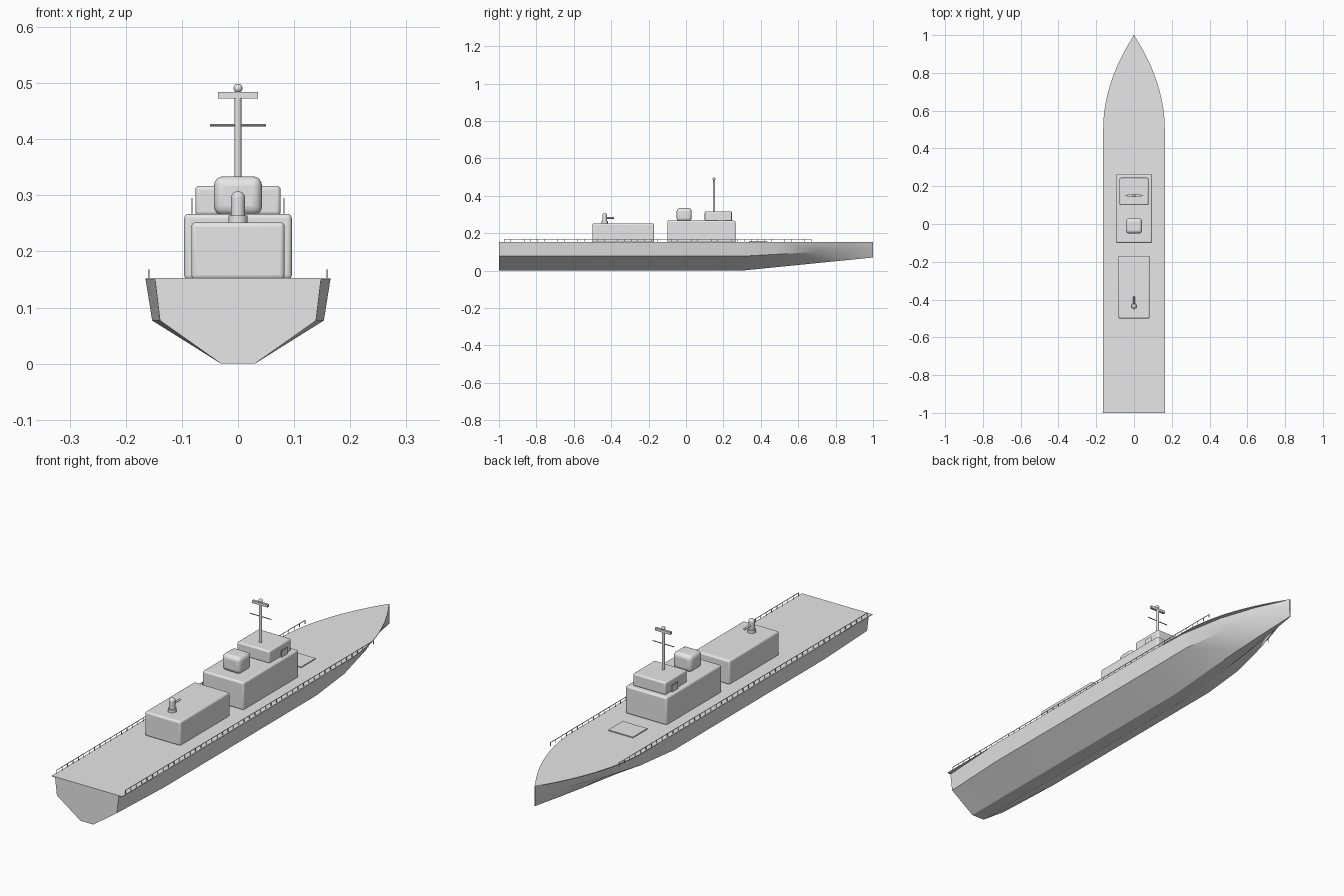
import bpy, bmesh, math
from mathutils import Matrix, Vector

if "Cube" in bpy.data.objects:
    bpy.data.objects.remove(bpy.data.objects["Cube"])

grey = bpy.data.materials.new("hull grey")
grey.diffuse_color = (0.8, 0.8, 0.8, 1)
grey.use_nodes = True
grey.node_tree.nodes["Principled BSDF"].inputs["Base Color"].default_value = grey.diffuse_color
DECK = 0.153


def finish(bm, name, bevel=0.0, segments=4, smooth=True):
    bmesh.ops.recalc_face_normals(bm, faces=bm.faces[:])
    mesh = bpy.data.meshes.new(name)
    bm.to_mesh(mesh)
    bm.free()
    mesh.materials.append(grey)
    obj = bpy.data.objects.new(name, mesh)
    bpy.context.collection.objects.link(obj)
    if bevel:
        mod = obj.modifiers.new("rounding", 'BEVEL')
        mod.width, mod.segments = bevel, segments
    if smooth:
        bpy.ops.object.select_all(action='DESELECT')
        obj.select_set(True)
        bpy.context.view_layer.objects.active = obj
        bpy.ops.object.shade_smooth_by_angle(angle=math.radians(30))
    return obj


def add_box(bm, x0, x1, y0, y1, z0, z1):
    centre = Vector((x0 + x1, y0 + y1, z0 + z1)) / 2
    size = Matrix.Diagonal((x1 - x0, y1 - y0, z1 - z0, 1))
    bmesh.ops.create_cube(bm, size=1, matrix=Matrix.Translation(centre) @ size)


def box(name, x0, x1, y0, y1, z0, z1, bevel=0.0):
    bm = bmesh.new()
    add_box(bm, x0, x1, y0, y1, z0, z1)
    return finish(bm, name, bevel)


def rod(name, a, b, r, sides=16):
    a, b = Vector(a), Vector(b)
    bm = bmesh.new()
    turn = (b - a).to_track_quat('Z', 'Y').to_matrix().to_4x4()
    bmesh.ops.create_cone(bm, cap_ends=True, segments=sides, radius1=r, radius2=r,
                          depth=(b - a).length, matrix=Matrix.Translation((a + b) / 2) @ turn)
    return finish(bm, name)


def ball(name, centre, r):
    bm = bmesh.new()
    bmesh.ops.create_uvsphere(bm, u_segments=20, v_segments=12, radius=r,
                              matrix=Matrix.Translation(centre))
    return finish(bm, name)


# Hull: lofted stations (y, top width, chine width, chine z, keel width, keel z)
stations = [(-1.0, .148, .139, .077, .03, 0), (-.7, .165, .153, .077, .03, 0),
            (.3, .165, .153, .077, .03, 0), (.5, .158, .142, .088, .027, .02),
            (.7, .122, .102, .100, .02, .04), (.85, .072, .054, .109, .012, .055),
            (1.0, .002, .002, .115, .0015, .07)]
bm = bmesh.new()
rings = []
for y, tw, cw, cz, kw, kz in stations:
    half = [(tw, .152), (cw, cz), (kw, kz)]
    pts = half + [(-x, z) for x, z in reversed(half)]
    rings.append([bm.verts.new((x, y, z)) for x, z in pts])
for a, b in zip(rings, rings[1:]):
    for i in range(6):
        j = (i + 1) % 6
        bm.faces.new((a[i], a[j], b[j], b[i]))
bm.faces.new(rings[0])
bm.faces.new(rings[-1])
finish(bm, "hull")

# Deck plate with a curved, pointed bow
side = [(.163, -1.0)]
for i in range(16):
    t = i / 16
    side.append((.163 * (1 - t * t), .5 + .5 * t))
outline = side + [(0, 1.0)] + [(-x, y) for x, y in reversed(side)]
bm = bmesh.new()
face = bm.faces.new([bm.verts.new((x, y, .150)) for x, y in outline])
top = bmesh.ops.extrude_face_region(bm, geom=[face])
bmesh.ops.translate(bm, vec=(0, 0, DECK - .150),
                    verts=[v for v in top["geom"] if isinstance(v, bmesh.types.BMVert)])
finish(bm, "deck", smooth=False)

# Superstructure blocks
box("aft_deckhouse", -.083, .083, -.5, -.17, .150, .252, .008)
box("main_deckhouse", -.096, .096, -.1, .265, .150, .267, .008)
box("bridge", -.076, .076, .1, .245, .264, .317, .007)
box("funnel", -.043, .043, -.05, .03, .264, .334, .017)
box("deck_hatch", -.057, .057, .337, .433, .152, .157)
for s, label in ((-1, "left"), (1, "right")):
    box(label + "_bridge_panel", s * .082 - .001, s * .082 + .001, .17, .21, .266, .295)

# Mast with yard, radar bar and top light
rod("mast", (0, .15, .314), (0, .15, .474), .006)
rod("yard", (-.05, .15, .425), (.05, .15, .425), .002, 8)
box("radar_bar", -.036, .036, .145, .155, .473, .484)
ball("mast_light", (0, .15, .491), .008)

# Close-range gun on the aft deckhouse
rod("gun_base", (0, -.435, .25), (0, -.435, .264), .017, 24)
rod("gun_body", (0, -.435, .262), (0, -.435, .295), .0125, 24)
ball("gun_dome", (0, -.435, .295), .0125)
rod("gun_barrel", (0, -.435, .281), (0, -.385, .281), .0045, 12)

# Railings along both sides
for s, label in ((-1, "left"), (1, "right")):
    bm = bmesh.new()
    x = s * .159
    for i in range(47):
        y = -.972 + i * .0357
        add_box(bm, x - .001, x + .001, y - .001, y + .001, .152, .168)
    add_box(bm, x - .001, x + .001, -.973, .671, .166, .168)
    finish(bm, label + "_railing", smooth=False)
